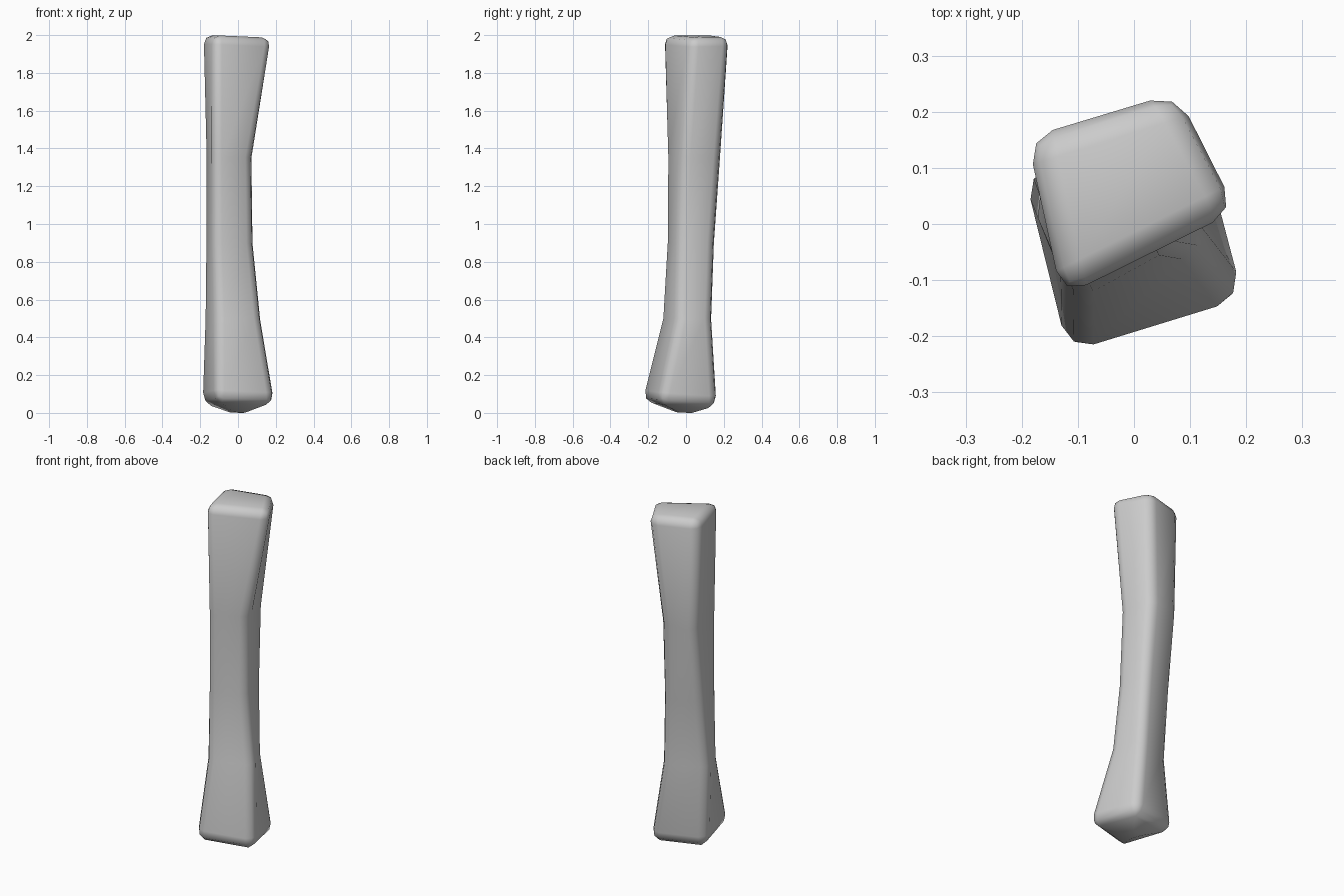
import bpy
import bmesh
from math import radians

cube = bpy.data.objects.get("Cube")
if cube:
    bpy.data.objects.remove(cube, do_unlink=True)

grey = bpy.data.materials.new("plain grey")
grey.use_nodes = True
grey.diffuse_color = (0.6, 0.6, 0.6, 1)
grey.node_tree.nodes["Principled BSDF"].inputs["Base Color"].default_value = grey.diffuse_color

# Four-cornered sections: flared, irregular ends and a slim twisted shaft
rings = [
    [(-0.118, -0.24, 0.075), (0.202, -0.143, 0.06), (0.122, 0.172, 0.04), (-0.197, 0.095, 0.055)],
    [(-0.118, -0.135, 0.5), (0.13, -0.047, 0.5), (0.06, 0.146, 0.5), (-0.184, 0.057, 0.5)],
    [(-0.13, -0.112, 0.9), (0.09, -0.04, 0.9), (0.045, 0.16, 0.9), (-0.178, 0.1, 0.9)],
    [(-0.13, -0.112, 1.35), (0.082, -0.022, 1.35), (0.03, 0.19, 1.35), (-0.175, 0.155, 1.35)],
    [(-0.128, -0.132, 2.0), (0.192, 0.028, 1.985), (0.078, 0.238, 1.99), (-0.192, 0.153, 2.0)],
]

bm = bmesh.new()
loops = [[bm.verts.new(p) for p in ring] for ring in rings]
for low, high in zip(loops, loops[1:]):
    for i in range(4):
        j = (i + 1) % 4
        bm.faces.new((low[i], low[j], high[j], high[i]))
bm.faces.new(loops[-1])

# Shallow pointed underside with a blunted tip
tip = bm.verts.new((0, -0.01, -0.012))
for i in range(4):
    bm.faces.new((loops[0][(i + 1) % 4], loops[0][i], tip))
bmesh.ops.bevel(bm, geom=[tip], offset=0.05, offset_type='OFFSET',
                segments=1, profile=0.5, affect='VERTICES')
bm.normal_update()

# Round the long corners and both rims
corners = [e for e in bm.edges if e.calc_face_angle() > radians(40)]
bmesh.ops.bevel(bm, geom=corners, offset=0.048, offset_type='OFFSET',
                segments=2, profile=0.5, affect='EDGES', clamp_overlap=True)
bmesh.ops.recalc_face_normals(bm, faces=bm.faces)

mesh = bpy.data.meshes.new("bone_shaft")
bm.to_mesh(mesh)
bm.free()
mesh.materials.append(grey)
shaft = bpy.data.objects.new("bone_shaft", mesh)
bpy.context.collection.objects.link(shaft)

bpy.context.view_layer.objects.active = shaft
shaft.select_set(True)
bpy.ops.object.shade_smooth()
